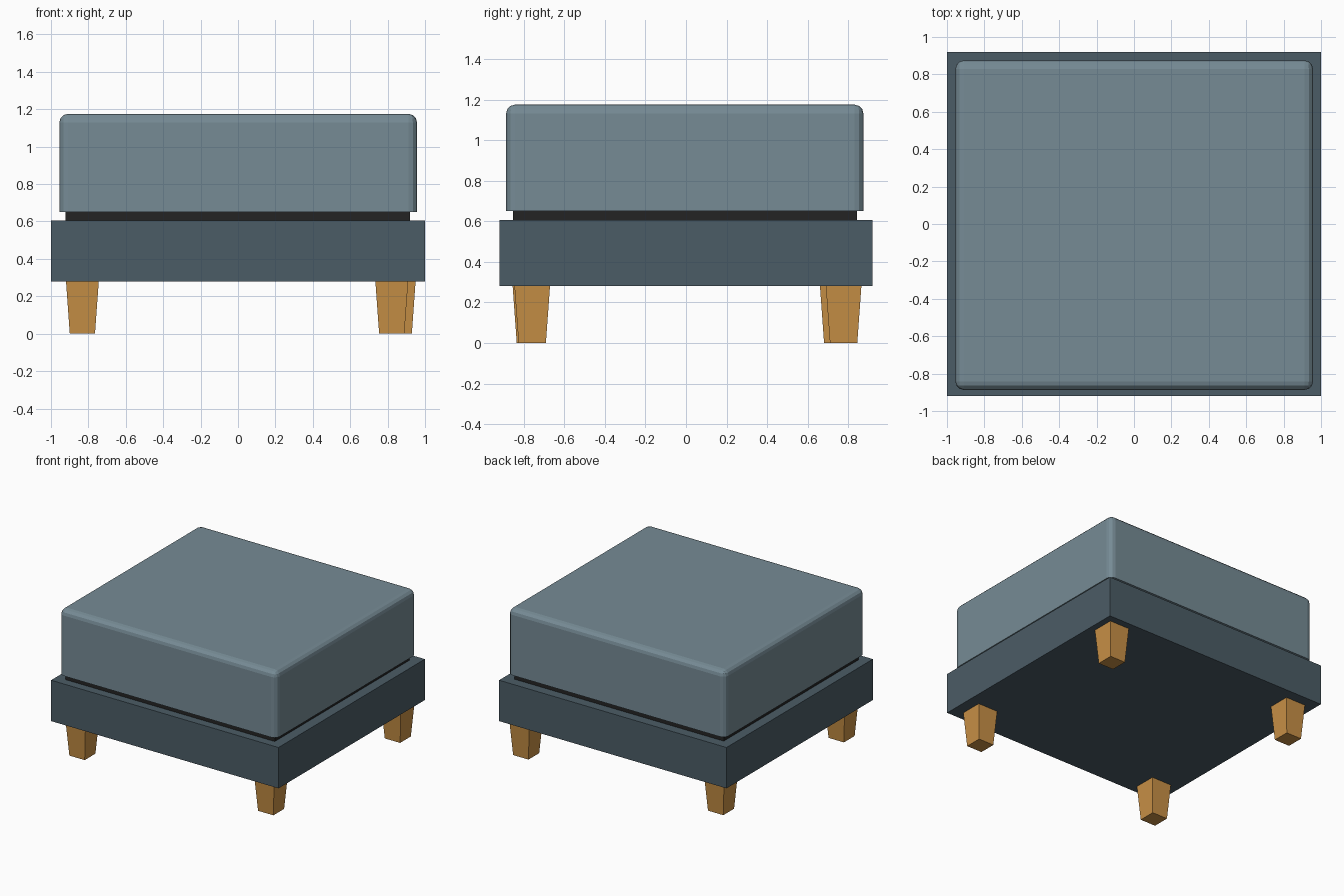
import bpy
import bmesh
from mathutils import Vector

cube = bpy.data.objects.get("Cube")
if cube:
    bpy.data.objects.remove(cube, do_unlink=True)


def linear(c):
    return c / 12.92 if c <= 0.04045 else ((c + 0.055) / 1.055) ** 2.4


def material(name, r, g, b):
    colour = [linear(c / 255) for c in (r, g, b)] + [1]
    mat = bpy.data.materials.new(name)
    mat.use_nodes = True
    mat.diffuse_color = colour
    mat.node_tree.nodes["Principled BSDF"].inputs["Base Color"].default_value = colour
    return mat


def block(name, mat, x, y, z, taper=1.0, bevel=0.0):
    """Box between (min, max) ranges; taper scales the bottom, bevel rounds all but the bottom rim."""
    low = Vector((x[0], y[0], z[0]))
    high = Vector((x[1], y[1], z[1]))
    centre = (low + high) / 2
    size = high - low
    bm = bmesh.new()
    bmesh.ops.create_cube(bm, size=1)
    for v in bm.verts:
        if v.co.z < 0:
            v.co.x *= taper
            v.co.y *= taper
        v.co = v.co * size
    if bevel:
        edges = [e for e in bm.edges if any(v.co.z > 0 for v in e.verts)]
        bmesh.ops.bevel(bm, geom=edges, offset=bevel, offset_type='OFFSET',
                        segments=3, profile=0.5, affect='EDGES')
    mesh = bpy.data.meshes.new(name)
    bm.to_mesh(mesh)
    bm.free()
    mesh.materials.append(mat)
    obj = bpy.data.objects.new(name, mesh)
    obj.location = centre
    bpy.context.scene.collection.objects.link(obj)
    return obj


fabric = material("blue_grey_fabric", 118, 139, 149)
frame_paint = material("dark_slate", 75, 92, 102)
shadow_black = material("black_trim", 36, 36, 36)
wood = material("light_wood", 200, 144, 70)

# Frame, recessed gap strip and rounded cushion
block("base_frame", frame_paint, (-1, 1), (-0.92, 0.92), (0.28, 0.605))
block("gap_strip", shadow_black, (-0.922, 0.92), (-0.852, 0.842), (0.605, 0.65))
block("cushion", fabric, (-0.955, 0.957), (-0.887, 0.875), (0.65, 1.175), bevel=0.045)

# Tapered legs, each standing slightly off the regular grid
half = 0.0875
legs = {
    "front_right_leg": (-0.832, -0.767),
    "front_left_leg": (0.822, -0.758),
    "back_right_leg": (-0.832, 0.748),
    "back_left_leg": (0.862, 0.777),
}
for name, (x, y) in legs.items():
    block(name, wood, (x - half, x + half), (y - half, y + half), (0, 0.28), taper=0.77)
